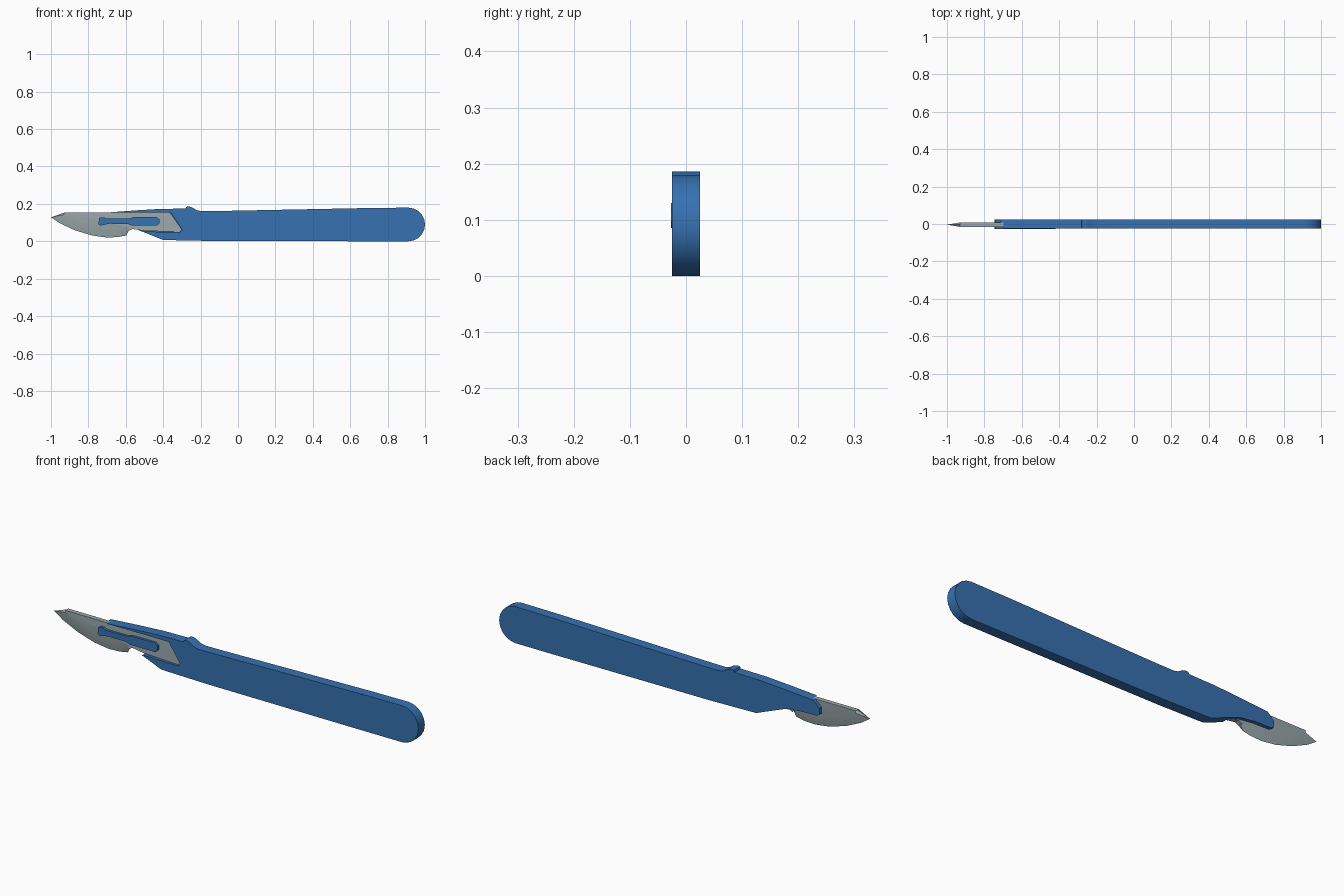
import bpy, bmesh, math

if "Cube" in bpy.data.objects:
    bpy.data.objects.remove(bpy.data.objects["Cube"])


def material(name, rgb):
    m = bpy.data.materials.new(name)
    m.diffuse_color = (*rgb, 1)
    m.use_nodes = True
    m.node_tree.nodes["Principled BSDF"].inputs["Base Color"].default_value = m.diffuse_color
    return m


BLUE = material("handle blue", (0.037, 0.165, 0.44))
STEEL = material("blade steel", (0.33, 0.40, 0.42))


def make_object(name, bm, mat):
    bmesh.ops.recalc_face_normals(bm, faces=bm.faces)
    me = bpy.data.meshes.new(name)
    bm.to_mesh(me)
    bm.free()
    ob = bpy.data.objects.new(name, me)
    bpy.context.collection.objects.link(ob)
    me.materials.append(mat)
    return ob


def extrude_profile(name, pts, y0, y1, mat):
    """Extrude an x-z outline from y0 to y1."""
    bm = bmesh.new()
    face = bm.faces.new([bm.verts.new((x, y0, z)) for x, z in pts])
    out = bmesh.ops.extrude_face_region(bm, geom=[face])
    verts = [g for g in out["geom"] if isinstance(g, bmesh.types.BMVert)]
    bmesh.ops.translate(bm, verts=verts, vec=(0, y1 - y0, 0))
    return make_object(name, bm, mat)


def smooth(ob, angle=30):
    bpy.ops.object.select_all(action='DESELECT')
    ob.select_set(True)
    bpy.context.view_layer.objects.active = ob
    bpy.ops.object.shade_smooth_by_angle(angle=math.radians(angle))


SEAT = 0.008      # depth of the blade seat
FRONT = -0.015    # front face of the blade

# Handle: side outline with thumb stop, rounded end and slim blade mount
end_arc = [(0.91 + 0.09 * math.sin(a), 0.09 + 0.09 * math.cos(a))
           for a in (math.pi * i / 10 for i in range(11))]
handle_outline = [(-0.71, 0.153), (-0.55, 0.165), (-0.42, 0.173), (-0.28, 0.175),
                  (-0.277, 0.184), (-0.262, 0.186), (-0.245, 0.181), (-0.22, 0.166),
                  (-0.195, 0.161), (-0.1, 0.162), (0.7, 0.178)] + end_arc + [
                  (0.7, 0.0), (-0.15, 0.002), (-0.4, 0.007), (-0.5, 0.047),
                  (-0.56, 0.07), (-0.64, 0.08), (-0.73, 0.082), (-0.745, 0.092),
                  (-0.744, 0.122), (-0.735, 0.13)]
handle = extrude_profile("handle", handle_outline, -0.025, 0.025, BLUE)

# Seat cut into the front of the handle for the blade
seat_outline = [(-0.8, 0.154), (-0.36, 0.154), (-0.299, 0.064), (-0.308, 0.049),
                (-0.5, 0.052), (-0.52, 0.04), (-0.8, 0.04)]
seat = extrude_profile("blade_seat_cutter", seat_outline, -0.05, SEAT, BLUE)
seat.hide_render = True
seat.hide_set(True)
cut = handle.modifiers.new("blade seat", 'BOOLEAN')
cut.object = seat
cut.operation = 'DIFFERENCE'
cut.solver = 'EXACT'

# Mounting rib that fills the blade slot
rib_outline = [(-0.745, 0.09), (-0.744, 0.122), (-0.735, 0.128), (-0.715, 0.128),
               (-0.7, 0.121), (-0.58, 0.122), (-0.56, 0.129), (-0.435, 0.13),
               (-0.421, 0.118), (-0.42, 0.097), (-0.432, 0.085), (-0.57, 0.085),
               (-0.59, 0.093), (-0.69, 0.094), (-0.715, 0.088), (-0.735, 0.085)]
rib = extrude_profile("mounting_rib", rib_outline, -0.027, SEAT + 0.004, BLUE)

# Blade: (edge point, flat-face point); they differ along the ground belly
blade_ring = [((-1.0, 0.128), (-0.93, 0.143)), ((-0.95, 0.095), (-0.90, 0.125)),
              ((-0.87, 0.058), (-0.84, 0.100)), ((-0.78, 0.031), (-0.77, 0.083)),
              ((-0.70, 0.020), (-0.70, 0.078)), ((-0.64, 0.023), (-0.64, 0.077)),
              ((-0.598, 0.031), (-0.60, 0.076))]
blade_ring += [(p, p) for p in [(-0.585, 0.055), (-0.565, 0.066), (-0.50, 0.056),
                                (-0.31, 0.050), (-0.30, 0.063), (-0.363, 0.153),
                                (-0.93, 0.153)]]
bm = bmesh.new()
mid = (FRONT + SEAT) / 2
front = [bm.verts.new((p[0], FRONT, p[1])) for _, p in blade_ring]
edge = [bm.verts.new((p[0], mid, p[1])) for p, _ in blade_ring]
back = [bm.verts.new((p[0], SEAT, p[1])) for _, p in blade_ring]
bm.faces.new(front)
bm.faces.new(back[::-1])
n = len(blade_ring)
for i in range(n):
    j = (i + 1) % n
    for a, b in ((front, edge), (edge, back)):
        bm.faces.new((a[i], a[j], b[j], b[i]))
blade = make_object("blade", bm, STEEL)

smooth(handle)
smooth(rib)
smooth(blade, 20)
